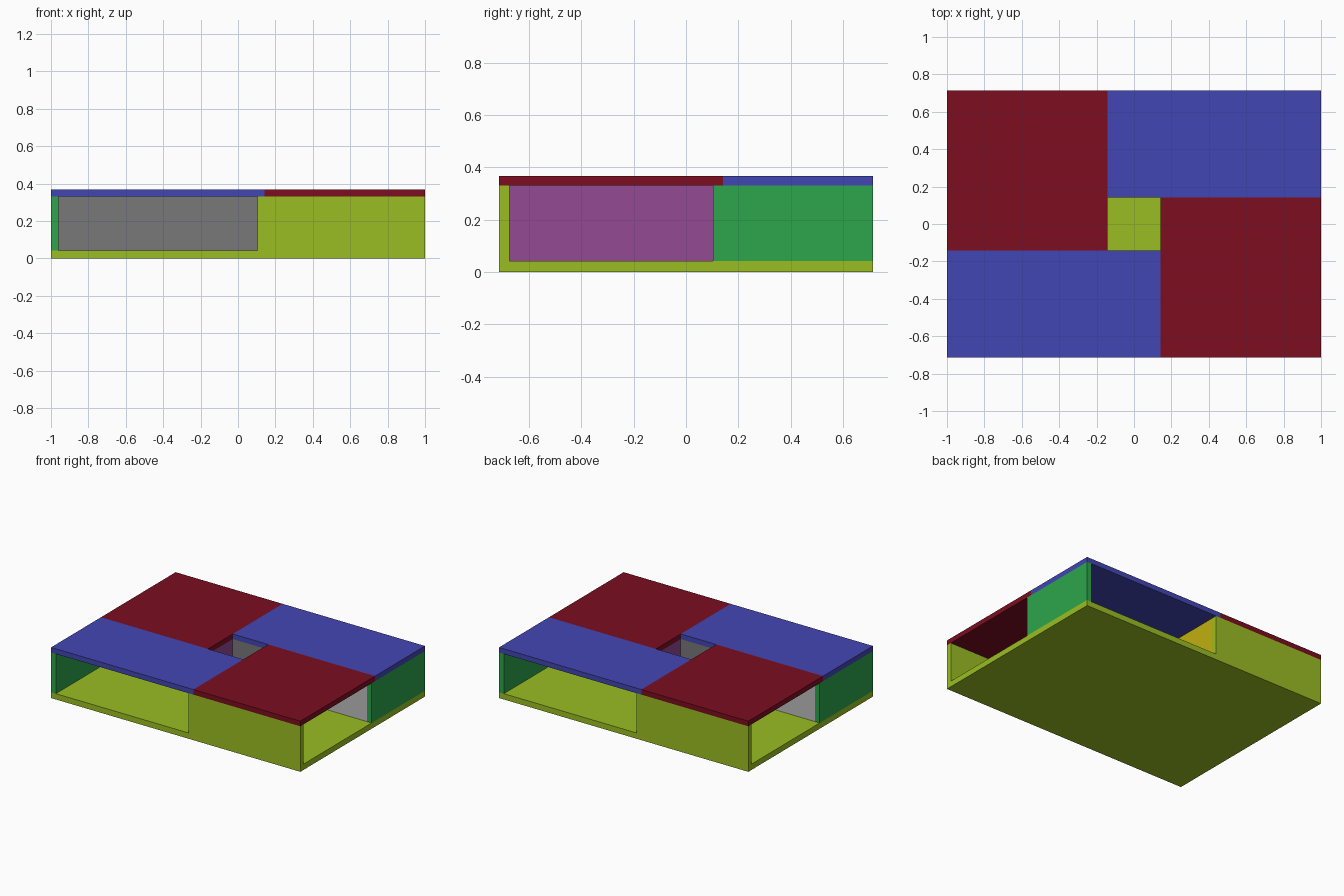
import bpy

if "Cube" in bpy.data.objects:
    bpy.data.objects.remove(bpy.data.objects["Cube"])


def lin(c):
    c /= 255
    return c / 12.92 if c <= 0.04045 else ((c + 0.055) / 1.055) ** 2.4


def material(name, r, g, b):
    m = bpy.data.materials.new(name)
    m.diffuse_color = (lin(r), lin(g), lin(b), 1)
    m.use_nodes = True
    m.node_tree.nodes["Principled BSDF"].inputs["Base Color"].default_value = m.diffuse_color
    return m


LIME = material("lime", 155, 190, 35)
GREEN = material("green", 44, 166, 75)
BLUE = material("blue", 66, 70, 180)
RED = material("dark_red", 124, 13, 32)
GREY = material("grey", 120, 120, 120)
LIGHT = material("light_grey", 190, 190, 190)
PURPLE = material("purple", 148, 74, 148)
YELLOW = material("yellow", 192, 176, 15)

X, Y = 1.0, 0.714        # half length and half width
H, T = 0.367, 0.039      # total height, panel thickness
F, R = 0.042, 0.33       # floor top, roof underside
C = 0.142                # half size of the central court
I = C - T                # inner face of the short partitions


def box(name, mat, x0, x1, y0, y1, z0=F, z1=R):
    """Axis-aligned panel between two corners."""
    v = [(x, y, z) for z in (z0, z1)
         for x, y in ((x0, y0), (x1, y0), (x1, y1), (x0, y1))]
    f = [(3, 2, 1, 0), (4, 5, 6, 7)]
    f += [(i, (i + 1) % 4, (i + 1) % 4 + 4, i + 4) for i in range(4)]
    me = bpy.data.meshes.new(name)
    me.from_pydata(v, [], f)
    me.materials.append(mat)
    ob = bpy.data.objects.new(name, me)
    bpy.context.collection.objects.link(ob)


def pair(name, mat, x0, x1, y0, y1, z0=F, z1=R):
    """Panel plus its copy turned half way round the centre."""
    box(name + "_a", mat, x0, x1, y0, y1, z0, z1)
    box(name + "_b", mat, -x1, -x0, -y1, -y0, z0, z1)


# floor
box("base_plate", LIME, -X, X, -Y, Y, 0, F)

# outer walls, each closing half a side
pair("long_outer_wall", LIME, I, X, -Y, -Y + T)
pair("short_outer_wall", GREEN, X - T, X, I, Y)

# compartments opening to the front and back
pair("wide_back_partition", GREY, -X + T, C, -C - T, -C)
pair("wide_end_partition", YELLOW, I, C, -Y + T, -C - T)

# compartments opening to the sides
pair("deep_back_partition", PURPLE, C, C + T, -Y + T, C)
pair("deep_end_partition", LIGHT, C + T, X - T, I, C)

# pinwheel lids around the open court
pair("wide_lid", BLUE, -X, C, -Y, -C, R, H)
pair("deep_lid", RED, C, X, -Y, C, R, H)
